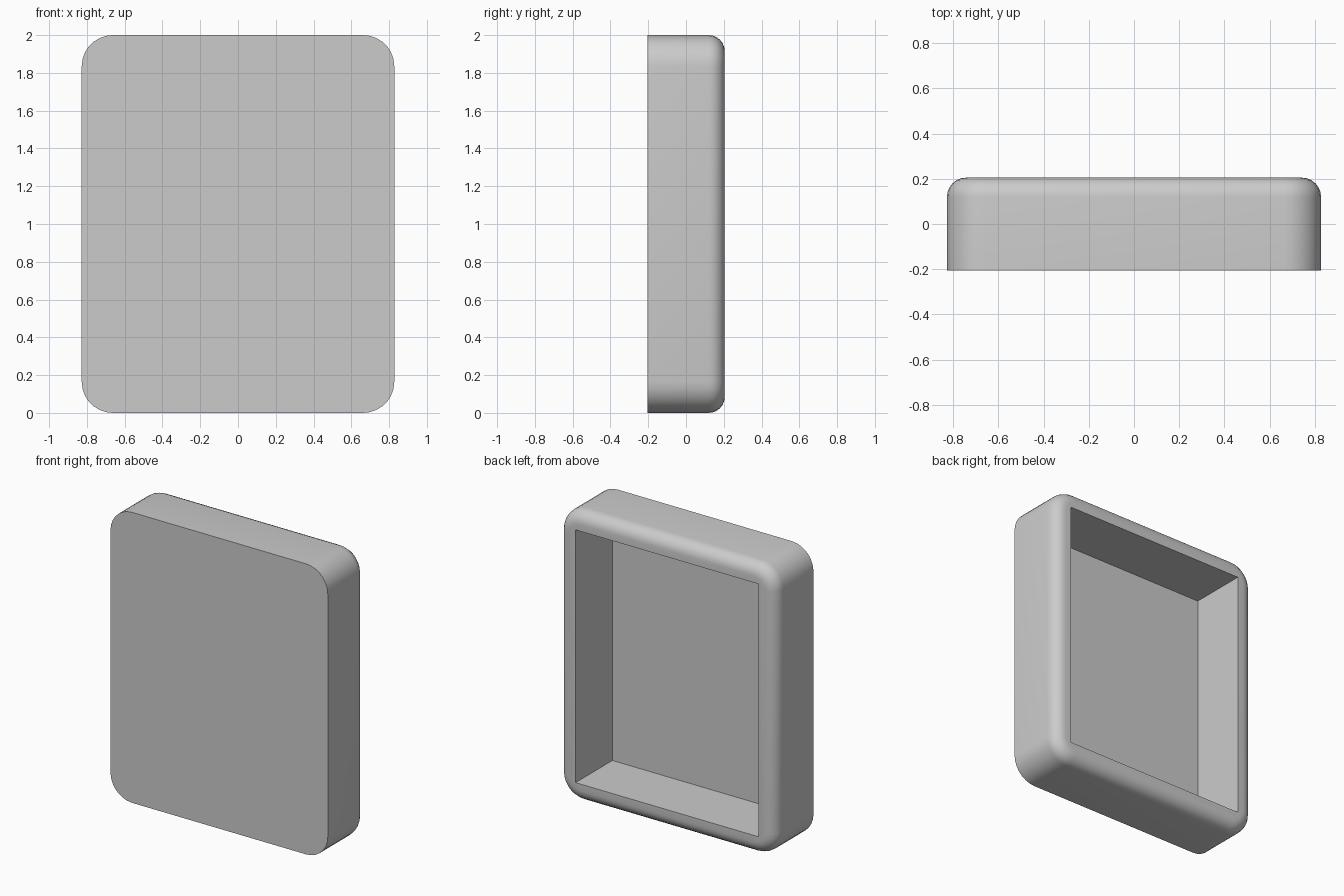
import bpy, bmesh
from math import radians

if "Cube" in bpy.data.objects:
    bpy.data.objects.remove(bpy.data.objects["Cube"])

W, D, H = 1.655, 0.41, 2.0      # outer size
WALL, FLOOR = 0.13, 0.01        # rim width and front panel thickness
CORNER, RIM = 0.165, 0.085      # rounding radii


def box(name, size, centre):
    bm = bmesh.new()
    bmesh.ops.create_cube(bm, size=1)
    for v in bm.verts:
        v.co = [c + p * s for p, s, c in zip(v.co, size, centre)]
    mesh = bpy.data.meshes.new(name)
    obj = bpy.data.objects.new(name, mesh)
    bpy.context.collection.objects.link(obj)
    return obj, bm


def round_edges(bm, edges, radius, segments):
    bmesh.ops.bevel(bm, geom=edges, offset=radius, offset_type='OFFSET',
                    segments=segments, profile=0.5, affect='EDGES', clamp_overlap=True)


# Shell: rounded outline corners, then a rounded back perimeter
shell, bm = box("shallow_tray", (W, D, H), (0, 0, H / 2))
depth_edges = [e for e in bm.edges
               if abs(e.verts[0].co.y - e.verts[1].co.y) > D / 2]
round_edges(bm, depth_edges, CORNER, 7)
back_edges = [e for e in bm.edges if all(v.co.y > D / 2 - 1e-4 for v in e.verts)]
round_edges(bm, back_edges, RIM, 6)
bmesh.ops.recalc_face_normals(bm, faces=bm.faces)
bm.to_mesh(shell.data)
bm.free()

# Rectangular recess, open at the back
depth = D - FLOOR + 0.2
cutter, bm = box("recess_cutter", (W - 2 * WALL, depth, H - 2 * WALL),
                 (0, -D / 2 + FLOOR + depth / 2, H / 2))
bm.to_mesh(cutter.data)
bm.free()
cutter.hide_render = True

cut = shell.modifiers.new("recess", 'BOOLEAN')
cut.operation = 'DIFFERENCE'
cut.solver = 'EXACT'
cut.object = cutter
bpy.context.view_layer.objects.active = shell
shell.select_set(True)
bpy.ops.object.modifier_apply(modifier=cut.name)
bpy.data.objects.remove(cutter)

bpy.ops.object.shade_smooth_by_angle(angle=radians(35))
